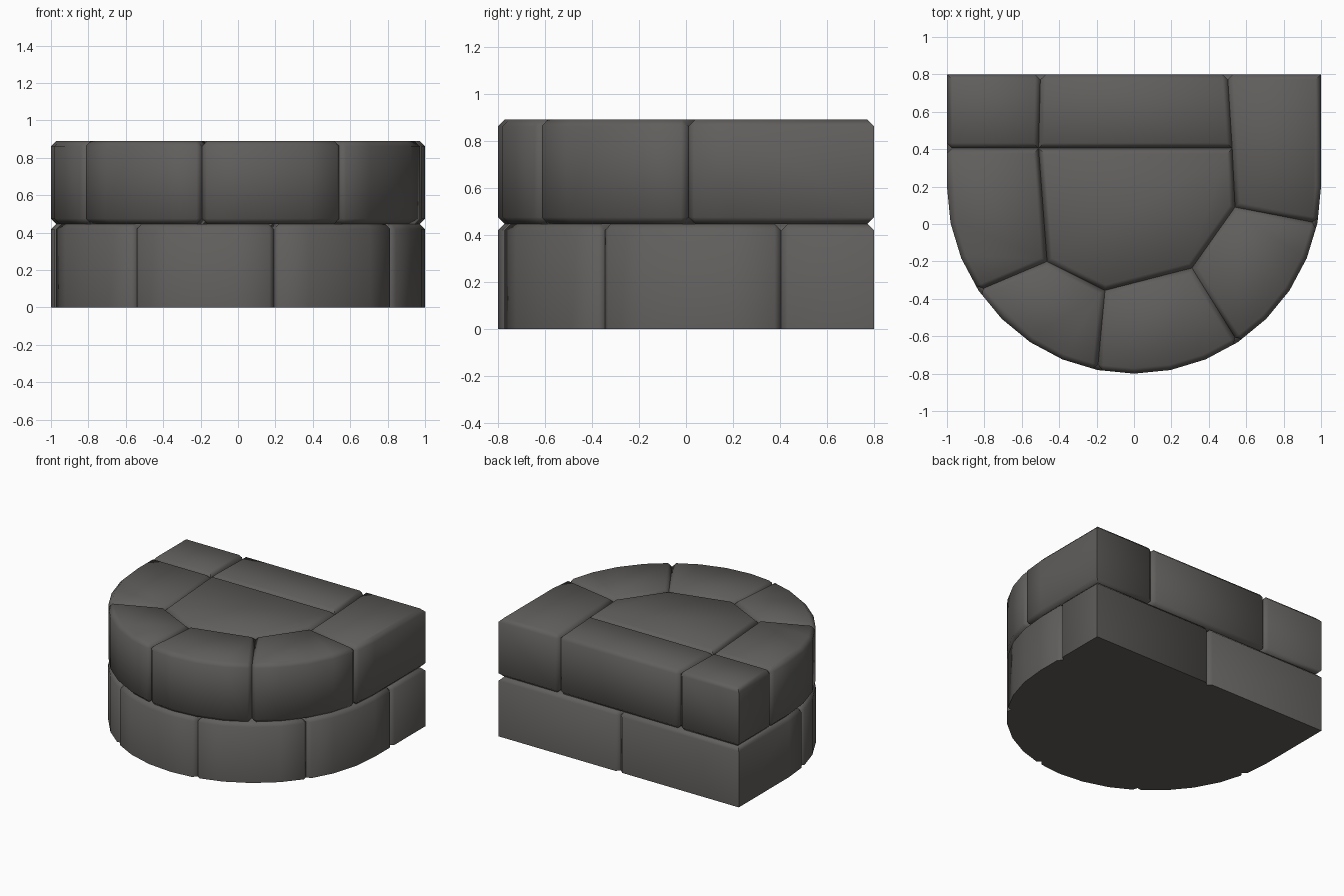
import bpy, bmesh, math

if "Cube" in bpy.data.objects:
    bpy.data.objects.remove(bpy.data.objects["Cube"])

stone_mat = bpy.data.materials.new("dark grey stone")
stone_mat.diffuse_color = (0.118, 0.113, 0.107, 1)
stone_mat.use_nodes = True
stone_mat.node_tree.nodes["Principled BSDF"].inputs["Base Color"].default_value = stone_mat.diffuse_color
MID = 0.447
TOP = 0.89


def rim(k0, k1):
    """Points of the round front, k = 0 (right) to 16 (left)."""
    return [(math.cos(math.pi * k / 16), 0.2 - math.sin(math.pi * k / 16))
            for k in range(k0, k1 + 1)]


def stone(name, outer, inner, z0, z1, flip=1, bevel_bottom=True):
    """Extruded block; chamfered on top, bottom and at the outside joints."""
    bm = bmesh.new()
    pts = [(flip * x, y) for x, y in outer + inner]
    n = len(pts)
    lo = [bm.verts.new((x, y, z0)) for x, y in pts]
    hi = [bm.verts.new((x, y, z1)) for x, y in pts]
    bm.faces.new(lo[::-1])
    bm.faces.new(hi)
    for i in range(n):
        j = (i + 1) % n
        bm.faces.new((lo[i], lo[j], hi[j], hi[i]))
    joints = {0, len(outer) - 1} if outer else set()
    edges = [bm.edges.get((hi[i], hi[(i + 1) % n])) for i in range(n)]
    if bevel_bottom:
        edges += [bm.edges.get((lo[i], lo[(i + 1) % n])) for i in range(n)]
    edges += [bm.edges.get((lo[i], hi[i])) for i in joints]
    bmesh.ops.recalc_face_normals(bm, faces=bm.faces[:])
    bmesh.ops.bevel(bm, geom=edges, offset=0.028, offset_type='OFFSET',
                    segments=1, profile=0.5, affect='EDGES', clamp_overlap=True)
    bmesh.ops.recalc_face_normals(bm, faces=bm.faces[:])
    me = bpy.data.meshes.new(name)
    bm.to_mesh(me)
    bm.free()
    me.materials.append(stone_mat)
    ob = bpy.data.objects.new(name, me)
    bpy.context.collection.objects.link(ob)
    bpy.ops.object.select_all(action='DESELECT')
    ob.select_set(True)
    bpy.context.view_layer.objects.active = ob
    bpy.ops.object.shade_smooth_by_angle(angle=math.radians(55))


# Corners shared by the inner joints
a, b, c = (-0.51, 0.405), (0.525, 0.405), (0.54, 0.09)
d, e, f = (0.31, -0.235), (-0.155, -0.355), (-0.465, -0.2)

# Stones of the curved front and the centre, the same in both courses
front = [
    ("right_curve_stone", rim(1, 5), [d, c]),
    ("front_right_stone", rim(5, 9), [e, d]),
    ("front_left_stone", rim(9, 13), [f, e]),
    ("left_curve_stone", rim(13, 16) + [(-1, 0.405)], [a, f]),
    ("centre_stone", [], [a, b, c, d, e, f]),
]
# Back rows differ so that the joints are staggered
upper_back = [
    ("back_left_stone", [(-1, 0.405), (-1, 0.8), (-0.5, 0.8)], [a]),
    ("back_middle_stone", [(-0.5, 0.8), (0.5, 0.8)], [b, a]),
    ("back_right_stone", [(0.5, 0.8), (1, 0.8)] + rim(0, 1), [c, b]),
]
lower_back = [
    ("back_short_stone", [(-1, 0.405), (-1, 0.8), (0, 0.8)], [(0, 0.405), a]),
    ("back_long_stone", [(0, 0.8), (1, 0.8)] + rim(0, 1), [c, b, (0, 0.405)]),
]

# Upper course, then the mirrored lower course with a flat base
for name, outer, inner in front + upper_back:
    stone("upper_" + name, outer, inner, MID, TOP)
for name, outer, inner in front + lower_back:
    stone("lower_" + name, outer, inner, 0, MID, flip=-1, bevel_bottom=False)
